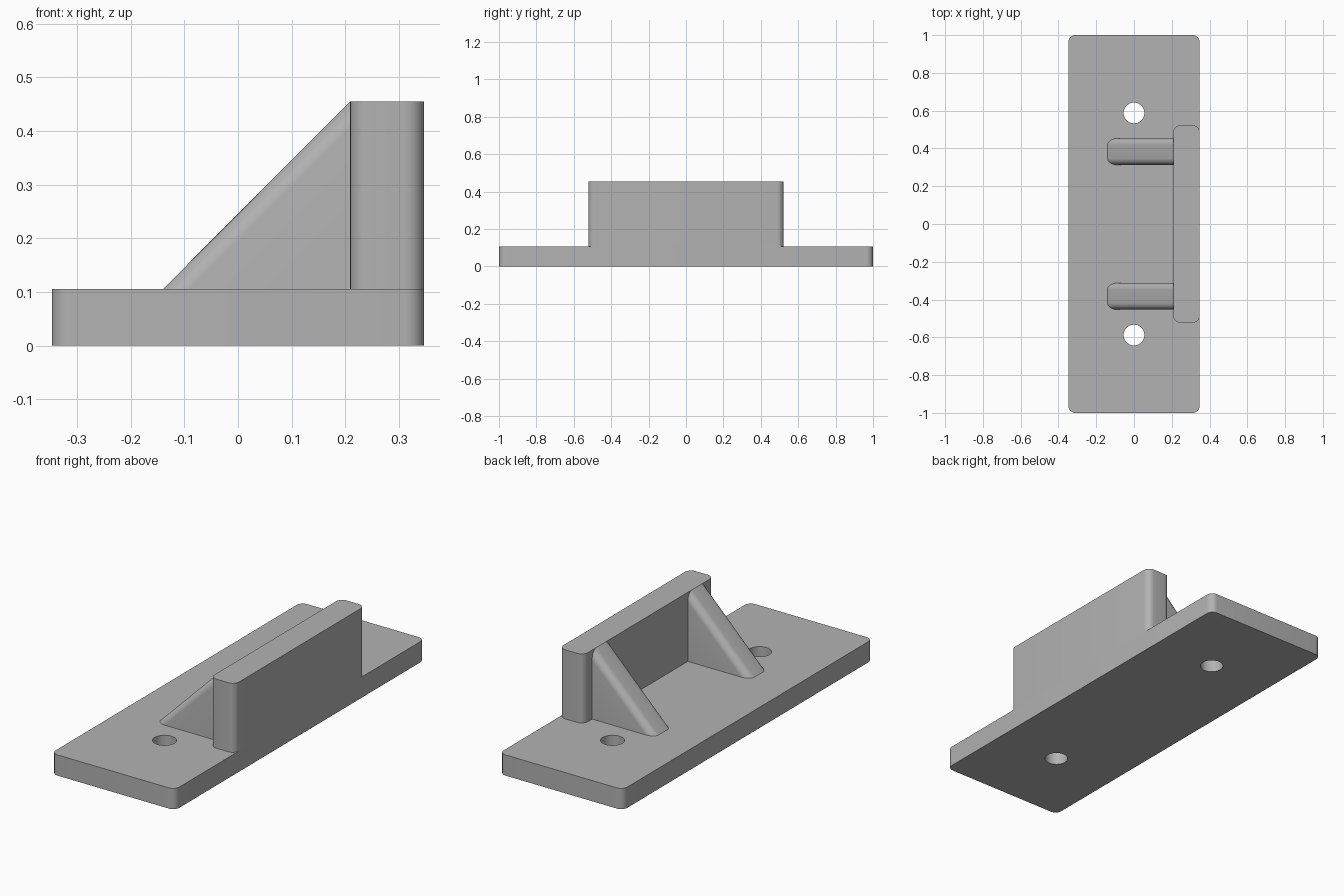
import bpy, bmesh

cube = bpy.data.objects.get("Cube")
if cube:
    bpy.data.objects.remove(cube, do_unlink=True)

grey = bpy.data.materials.new("plain_grey")
grey.use_nodes = True
colour = (0.45, 0.45, 0.45, 1)
grey.diffuse_color = colour
grey.node_tree.nodes["Principled BSDF"].inputs["Base Color"].default_value = colour

HALF_X, BASE_TOP, WALL_TOP = 0.347, 0.105, 0.455
WALL_X, RIB_TOE = 0.209, -0.14
ROUND = 0.035


def prism(name, profile, sweep, is_rounded):
    """Extrude a closed profile and round the chosen edges."""
    bm = bmesh.new()
    face = bm.faces.new([bm.verts.new(p) for p in profile])
    result = bmesh.ops.extrude_face_region(bm, geom=[face])
    moved = [v for v in result["geom"] if isinstance(v, bmesh.types.BMVert)]
    bmesh.ops.translate(bm, verts=moved, vec=sweep)
    bmesh.ops.recalc_face_normals(bm, faces=bm.faces)
    edges = [e for e in bm.edges if is_rounded(e.verts[1].co - e.verts[0].co)]
    bmesh.ops.bevel(bm, geom=edges, offset=ROUND, segments=8,
                    profile=0.5, affect="EDGES")
    mesh = bpy.data.meshes.new(name)
    bm.to_mesh(mesh)
    bm.free()
    mesh.materials.append(grey)
    obj = bpy.data.objects.new(name, mesh)
    bpy.context.collection.objects.link(obj)
    return obj


def rounded_block(name, x0, x1, half_y, z0, z1):
    outline = [(x0, -half_y, z0), (x1, -half_y, z0), (x1, half_y, z0), (x0, half_y, z0)]
    return prism(name, outline, (0, 0, z1 - z0),
                 lambda d: abs(d.z) > 0.01)


def select_only(obj):
    bpy.ops.object.select_all(action="DESELECT")
    obj.select_set(True)
    bpy.context.view_layer.objects.active = obj


# Base plate and upright wall
base = rounded_block("base_plate", -HALF_X, HALF_X, 1, 0, BASE_TOP)
wall = rounded_block("upright_wall", WALL_X, HALF_X, 0.522, BASE_TOP, WALL_TOP)
parts = [base, wall]

for side, label in ((-1, "front"), (1, "back")):
    # Triangular rib with its sloping edges rounded
    y0 = side * 0.383 - 0.07
    triangle = [(RIB_TOE, y0, BASE_TOP), (WALL_X, y0, BASE_TOP), (WALL_X, y0, WALL_TOP)]
    parts.append(prism(label + "_rib", triangle, (0, 0.14, 0),
                       lambda d: abs(d.x) > 0.01 and abs(d.z) > 0.01))

    # Screw hole through the base
    bpy.ops.mesh.primitive_cylinder_add(vertices=48, radius=0.055, depth=1,
                                        location=(0, side * 0.588, 0))
    cutter = bpy.context.object
    cutter.name = label + "_hole_cutter"
    cutter.hide_render = True
    cutter.data.materials.append(grey)
    hole = base.modifiers.new(label + "_hole", "BOOLEAN")
    hole.operation, hole.solver, hole.object = "DIFFERENCE", "EXACT", cutter
    select_only(base)
    bpy.ops.object.modifier_apply(modifier=hole.name)
    bpy.data.objects.remove(cutter, do_unlink=True)

# Smooth the rounded corners while keeping hard edges crisp
for part in parts:
    select_only(part)
    bpy.ops.object.shade_smooth_by_angle(angle=0.5)
